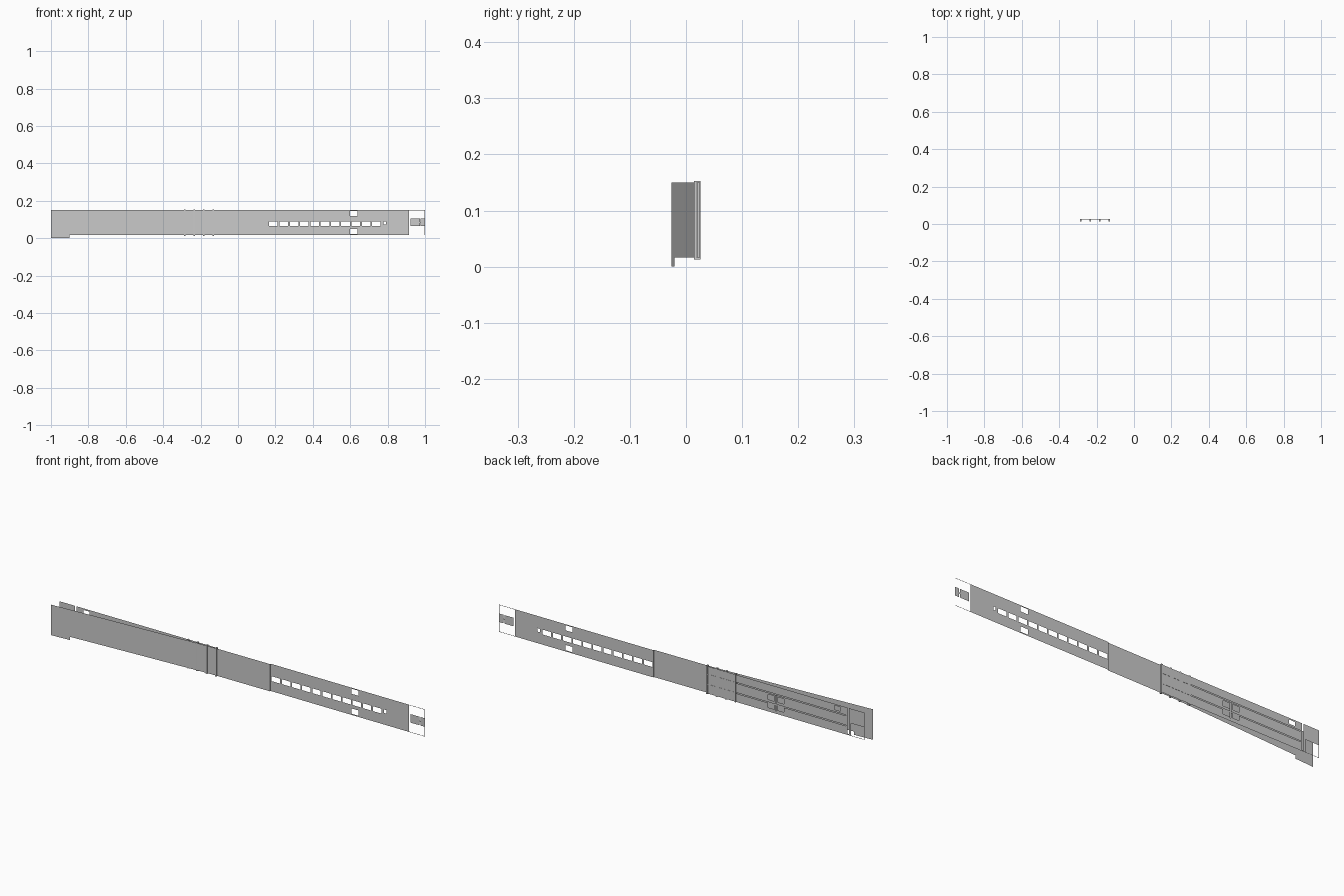
import bpy, bmesh

if "Cube" in bpy.data.objects:
    bpy.data.objects.remove(bpy.data.objects["Cube"])

BOTTOM, TOP = 0.016, 0.15
BACK_Y = 0.025


def finish(bm, name):
    bmesh.ops.remove_doubles(bm, verts=bm.verts, dist=1e-5)
    me = bpy.data.meshes.new(name)
    bm.to_mesh(me)
    bm.free()
    ob = bpy.data.objects.new(name, me)
    bpy.context.collection.objects.link(ob)
    return ob


def sheet(name, x0, x1, z0, z1, holes=(), y=BACK_Y):
    """Flat upright sheet with rectangular openings (x0, x1, z0, z1)."""
    xs = sorted({x0, x1, *[v for h in holes for v in h[:2] if x0 < v < x1]})
    zs = sorted({z0, z1, *[v for h in holes for v in h[2:] if z0 < v < z1]})
    bm = bmesh.new()
    for a, b in zip(xs, xs[1:]):
        for c, d in zip(zs, zs[1:]):
            mx, mz = (a + b) / 2, (c + d) / 2
            if any(h[0] < mx < h[1] and h[2] < mz < h[3] for h in holes):
                continue
            bm.faces.new([bm.verts.new((px, y, pz))
                          for px, pz in ((a, c), (b, c), (b, d), (a, d))])
    return finish(bm, name)


def ribbon(name, path, z0, z1):
    """Upright sheet following a plan path."""
    bm = bmesh.new()
    for (xa, ya), (xb, yb) in zip(path, path[1:]):
        bm.faces.new([bm.verts.new(p) for p in
                      ((xa, ya, z0), (xb, yb, z0), (xb, yb, z1), (xa, ya, z1))])
    return finish(bm, name)


def bar(name, x0, x1, y0, y1, z0, z1):
    bm = bmesh.new()
    bmesh.ops.create_cube(bm, size=1)
    for v in bm.verts:
        v.co = ((x0 + x1) / 2 + v.co.x * (x1 - x0),
                (y0 + y1) / 2 + v.co.y * (y1 - y0),
                (z0 + z1) / 2 + v.co.z * (z1 - z0))
    return finish(bm, name)


# Slanted front panel, ending in a short return onto the rear plane
ribbon("front_panel",
       [(-1, -0.026), (-0.6, -0.004), (-0.2, 0.0165), (-0.13, 0.0185),
        (0.16, 0.020), (0.16, BACK_Y)], BOTTOM, TOP)
ribbon("front_foot", [(-1, -0.026), (-0.9, -0.0205)], 0.0, BOTTOM)

# Right hand panel with the ladder of windows and two square openings
windows = [(0.165, 0.212, 0.066, 0.09)]
windows += [(0.222 + i * 0.055, 0.268 + i * 0.055, 0.066, 0.09) for i in range(10)]
windows += [(0.777, 0.79, 0.073, 0.09)]
squares = [(0.60, 0.64, 0.12, 0.145), (0.60, 0.64, 0.022, 0.048)]
sheet("ladder_panel", 0.16, 0.915, BOTTOM, TOP, windows + squares)

# Open right end: thin frame with a small double tongue
sheet("end_frame", 0.915, 1.0, BOTTOM, TOP,
      [(0.915, 0.998, BOTTOM + 0.002, TOP - 0.002)])
sheet("end_tongue", 0.922, 1.0, 0.064, 0.106,
      [(0.972, 0.977, 0.064, 0.082), (0.972, 0.977, 0.087, 0.106)])

# Rear left panel with slits, small openings and an open lower corner
slits = [(-0.906, -0.896, 0.022, TOP),
         (-0.89, -0.29, 0.058, 0.062), (-0.89, -0.29, 0.108, 0.112),
         (-0.51, -0.504, 0.03, 0.105)]
openings = [(-0.50 + dx, -0.465 + dx, z, z + 0.025)
            for dx in (0, -0.052) for z in (0.035, 0.075)]
openings += [(-0.86, -0.825, 0.122, 0.142), (-0.988, -0.915, 0.018, 0.078)]
sheet("rear_panel", -0.99, -0.13, BOTTOM, TOP, slits + openings)

# Upright ribs and cross rails behind the front panel
for i in range(4):
    x = -0.132 - i * 0.051
    bar(f"rib_{i + 1}", x - 0.004, x + 0.004, 0.0145, 0.026, 0.013, 0.153)
for i, z in enumerate((0.06, 0.11)):
    bar(f"cross_rail_{i + 1}", -0.285, -0.13, 0.0245, 0.026, z - 0.002, z + 0.002)
